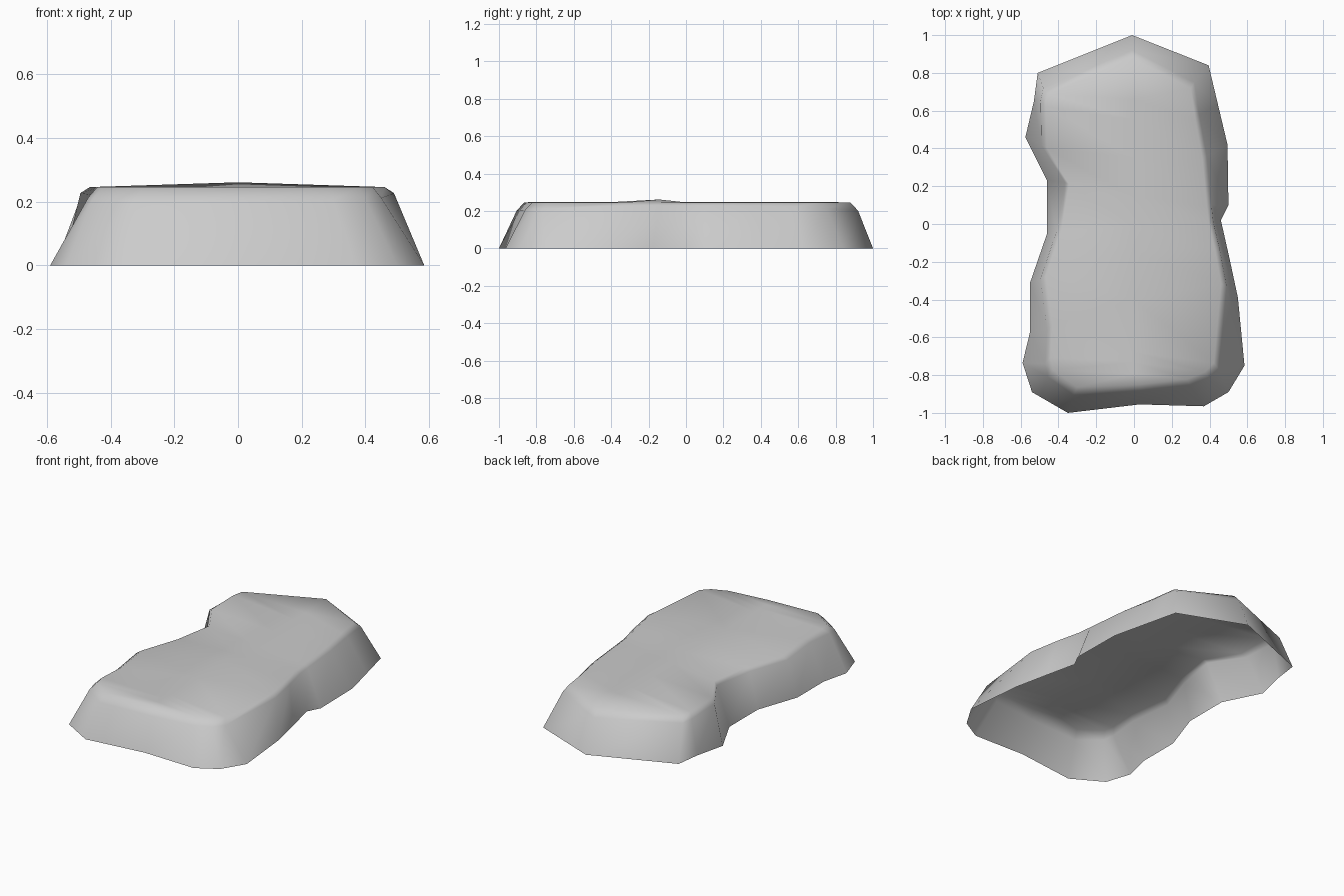
import bpy
import bmesh

default_cube = bpy.data.objects.get("Cube")
if default_cube:
    bpy.data.objects.remove(default_cube, do_unlink=True)


def make_material(name, colour):
    material = bpy.data.materials.new(name)
    material.use_nodes = True
    material.diffuse_color = colour
    material.node_tree.nodes["Principled BSDF"].inputs["Base Color"].default_value = colour
    return material


# Outlines run counter-clockwise: back tip, down the -x side, front, up the +x side
ground_outline = [
    (-.01, 1), (-.51, .8), (-.53, .65), (-.575, .46), (-.46, .23), (-.46, -.05),
    (-.55, -.31), (-.55, -.57), (-.59, -.735), (-.54, -.89), (-.35, -1),
    (.03, -.955), (.37, -.965), (.5, -.89), (.585, -.75), (.55, -.39),
    (.505, -.18), (.46, .02), (.5, .1), (.495, .42), (.445, .63), (.395, .84)]
shoulder_outline = [
    (-.01, .92), (-.48, .72), (-.495, .65), (-.49, .42), (-.365, .22), (-.41, -.04),
    (-.495, -.29), (-.46, -.56), (-.47, -.74), (-.455, -.81), (-.32, -.905),
    (.03, -.89), (.3, -.86), (.4, -.82), (.45, -.77), (.49, -.33),
    (.455, -.14), (.42, .01), (.41, .1), (.385, .36), (.345, .58), (.32, .75)]

COUNT = len(ground_outline)
HALF = COUNT // 2
BUMP_ROW = 6


def shoulder_height(y):
    # The shoulder dips a little towards both ends
    return .228 - .035 * abs(y) ** 3


def add_ring(bm, points, height):
    return [bm.verts.new((x, y, height(y))) for x, y in points]


def bridge(bm, lower, upper):
    for i in range(COUNT):
        j = (i + 1) % COUNT
        bm.faces.new((lower[i], lower[j], upper[j], upper[i]))


def add_face(bm, verts):
    # Repeated corners at the tips collapse quads into triangles
    bm.faces.new(list(dict.fromkeys(verts)))


bm = bmesh.new()

# Sloping wall, open underneath, with a rounded shoulder
rim_outline = [(x * .94, y * .955) for x, y in shoulder_outline]
ground = add_ring(bm, ground_outline, lambda y: 0)
shoulder = add_ring(bm, shoulder_outline, shoulder_height)
rim = add_ring(bm, rim_outline, lambda y: .246)
bridge(bm, ground, shoulder)
bridge(bm, shoulder, rim)

# Top surface: rows across the body meeting at a central spine
left_chain = rim[:HALF + 1]
right_chain = [rim[-i % COUNT] for i in range(HALF + 1)]
spine = [rim[0]]
for row in range(1, HALF):
    y = (left_chain[row].co.y + right_chain[row].co.y) * .47
    bump = row == BUMP_ROW
    spine.append(bm.verts.new((0, y + .05 * bump, .247 + .014 * bump)))
spine.append(rim[HALF])

for a, b in ((left_chain, spine), (spine, right_chain)):
    for i in range(HALF):
        add_face(bm, (a[i], a[i + 1], b[i + 1], b[i]))

mesh = bpy.data.meshes.new("slab_shell")
bm.to_mesh(mesh)
bm.free()
for polygon in mesh.polygons:
    polygon.use_smooth = True
mesh.materials.append(make_material("stone_grey", (.6, .6, .6, 1)))
shell = bpy.data.objects.new("slab_shell", mesh)
bpy.context.collection.objects.link(shell)
